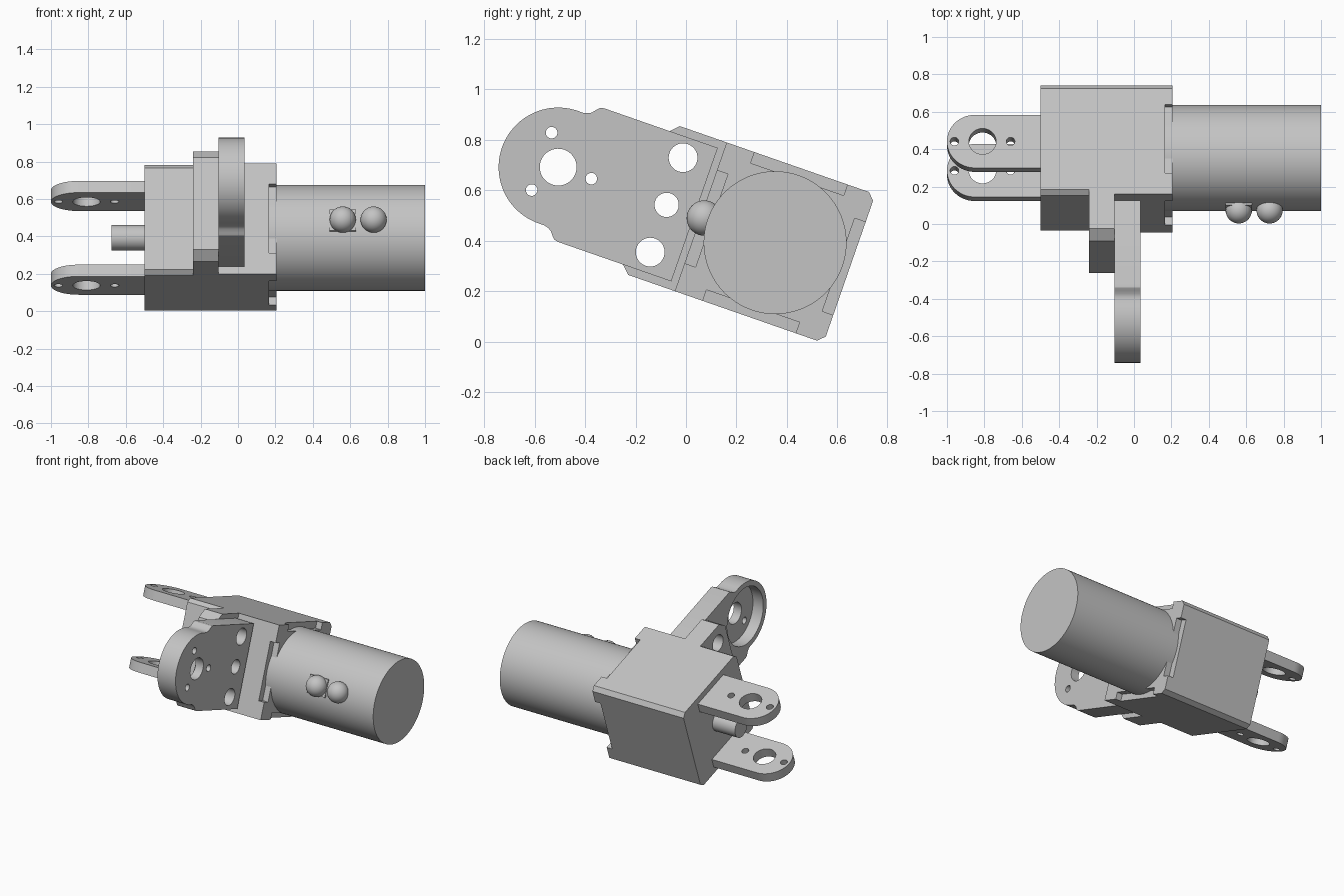
import bpy
import bmesh
import math
from mathutils import Matrix

if "Cube" in bpy.data.objects:
    bpy.data.objects.remove(bpy.data.objects["Cube"])

# The whole assembly is tilted about x, with the motor axis as local origin
TILT = Matrix.Translation((0, 0.353, 0.392)) @ Matrix.Rotation(math.radians(-19.2), 4, 'X')
HALF = 0.312

grey = bpy.data.materials.new("plain grey")
grey.use_nodes = True
grey.diffuse_color = (0.55, 0.55, 0.55, 1)
grey.node_tree.nodes["Principled BSDF"].inputs["Base Color"].default_value = (0.55, 0.55, 0.55, 1)


def finish(name, bm):
    bmesh.ops.recalc_face_normals(bm, faces=bm.faces)
    mesh = bpy.data.meshes.new(name)
    bm.to_mesh(mesh)
    bm.free()
    mesh.materials.append(grey)
    obj = bpy.data.objects.new(name, mesh)
    obj.matrix_world = TILT
    bpy.context.collection.objects.link(obj)
    return obj


def prism(name, outline, start, end, axis='X'):
    """Extrude an outline along local x (y, z points) or local z (x, y points)."""
    bm = bmesh.new()
    place = (lambda a, b: (start, a, b)) if axis == 'X' else (lambda a, b: (a, b, start))
    face = bm.faces.new([bm.verts.new(place(a, b)) for a, b in outline])
    new = bmesh.ops.extrude_face_region(bm, geom=[face])["geom"]
    step = (end - start, 0, 0) if axis == 'X' else (0, 0, end - start)
    bmesh.ops.translate(bm, vec=step, verts=[v for v in new if isinstance(v, bmesh.types.BMVert)])
    return finish(name, bm)


def arc(a, b, radius, first, last, steps):
    angles = [math.radians(first + (last - first) * i / steps) for i in range(steps + 1)]
    return [(a + radius * math.cos(t), b + radius * math.sin(t)) for t in angles]


def rod(name, a, b, radius, start, end, axis='X', sides=48):
    return prism(name, arc(a, b, radius, 0, 360, sides)[:-1], start, end, axis)


def box(name, x, y, z):
    return prism(name, [(y[0], z[0]), (y[1], z[0]), (y[1], z[1]), (y[0], z[1])], *x)


def chamfered(y0, y1, half, front, back):
    """Rectangle in y and z with its own chamfer at each end."""
    top = [(y0, half - front), (y0 + front, half), (y1 - back, half), (y1, half - back)]
    if not front:
        top = top[1:]
    return top + [(y, -z) for y, z in reversed(top)]


def select(obj):
    bpy.ops.object.select_all(action='DESELECT')
    obj.select_set(True)
    bpy.context.view_layer.objects.active = obj


def cut(obj, cutters):
    for cutter in cutters:
        cutter.hide_render = True
        mod = obj.modifiers.new("cut", 'BOOLEAN')
        mod.operation = 'DIFFERENCE'
        mod.solver = 'EXACT'
        mod.object = cutter
        select(obj)
        bpy.ops.object.modifier_apply(modifier=mod.name)
        bpy.data.objects.remove(cutter)


def smooth(obj):
    select(obj)
    bpy.ops.object.shade_smooth_by_angle(angle=math.radians(30))


# Gearbox body: a rear half with chamfered front corners and a plain front half
prism("gearbox_end", chamfered(-HALF, HALF, HALF, 0.025, 0.027), -0.5, -0.24)
body = prism("gearbox_body", chamfered(-HALF, HALF, HALF, 0, 0.027), -0.24, 0.207)

# Shallow notch on each side of the motor face
notches = []
for side in (-1, 1):
    near, far = sorted((side * 0.266, side * 0.4))
    notches.append(box("notch", (0.165, 0.3), (near, far), (-0.195, 0.195)))
    notches.append(box("notch", (0.165, 0.3), (-0.195, 0.195), (near, far)))
cut(body, notches)

# Motor can and output shaft
smooth(rod("motor_can", 0, 0, 0.283, 0.16, 1.0, sides=96))
smooth(rod("output_shaft", 0, 0, 0.068, -0.675, -0.49))

# Terminal block and two round terminals on the motor
box("terminal_block", (0.49, 0.63), (-0.288, -0.2), (-0.06, 0.06))
for label, x in (("inner", 0.56), ("outer", 0.725)):
    bm = bmesh.new()
    bmesh.ops.create_uvsphere(bm, u_segments=32, v_segments=16, radius=0.07,
                              matrix=Matrix.Translation((x, -0.297, 0)))
    smooth(finish(label + "_terminal", bm))


# Mounting block and arm share three bolt holes
def bolt_holes():
    return [rod("bolt_hole", -0.455, z, r, -0.4, 0.2)
            for z, r in ((-0.198, 0.057), (0, 0.048), (0.198, 0.057))]


block = prism("mounting_block", chamfered(-0.56, -0.3, HALF, 0.052, 0), -0.24, -0.105)
cut(block, bolt_holes())
smooth(block)

# Side arm with a round end, recessed on its inner side
HUB, RIM = -0.91, 0.236
shoulder = [(-0.338, 0.28), (-0.815, 0.28), (-0.83, 0.276), (-0.842, 0.264),
            (-0.855, 0.248), (-0.87, 0.24), (-0.887, 0.236)]
outline = shoulder + arc(HUB, 0, RIM, 92, 268, 48) + [(y, -z) for y, z in reversed(shoulder)]
arm = prism("side_arm", outline, -0.105, 0.035)
small = [rod("small_hole", HUB + 0.139 * math.cos(t), 0.139 * math.sin(t), 0.023, -0.2, 0.2, sides=24)
         for t in (0, math.tau / 3, -math.tau / 3)]
cut(arm, bolt_holes() + [rod("recess", HUB, 0, 0.2, -0.2, -0.025, sides=64),
                         rod("hub_hole", HUB, 0, 0.073, -0.2, 0.2)] + small)
smooth(arm)

# Pair of rounded lugs around the shaft
for label, low, high in (("upper", 0.204, 0.27), ("lower", -0.27, -0.204)):
    lug = prism(label + "_lug", [(-0.49, 0.15)] + arc(-0.85, 0, 0.15, 90, 270, 32) + [(-0.49, -0.15)],
                low, high, 'Z')
    cut(lug, [rod("lug_hole", x, 0, r, low - 0.05, high + 0.05, 'Z', 32)
              for x, r in ((-0.81, 0.073), (-0.96, 0.023), (-0.66, 0.023))])
    smooth(lug)
